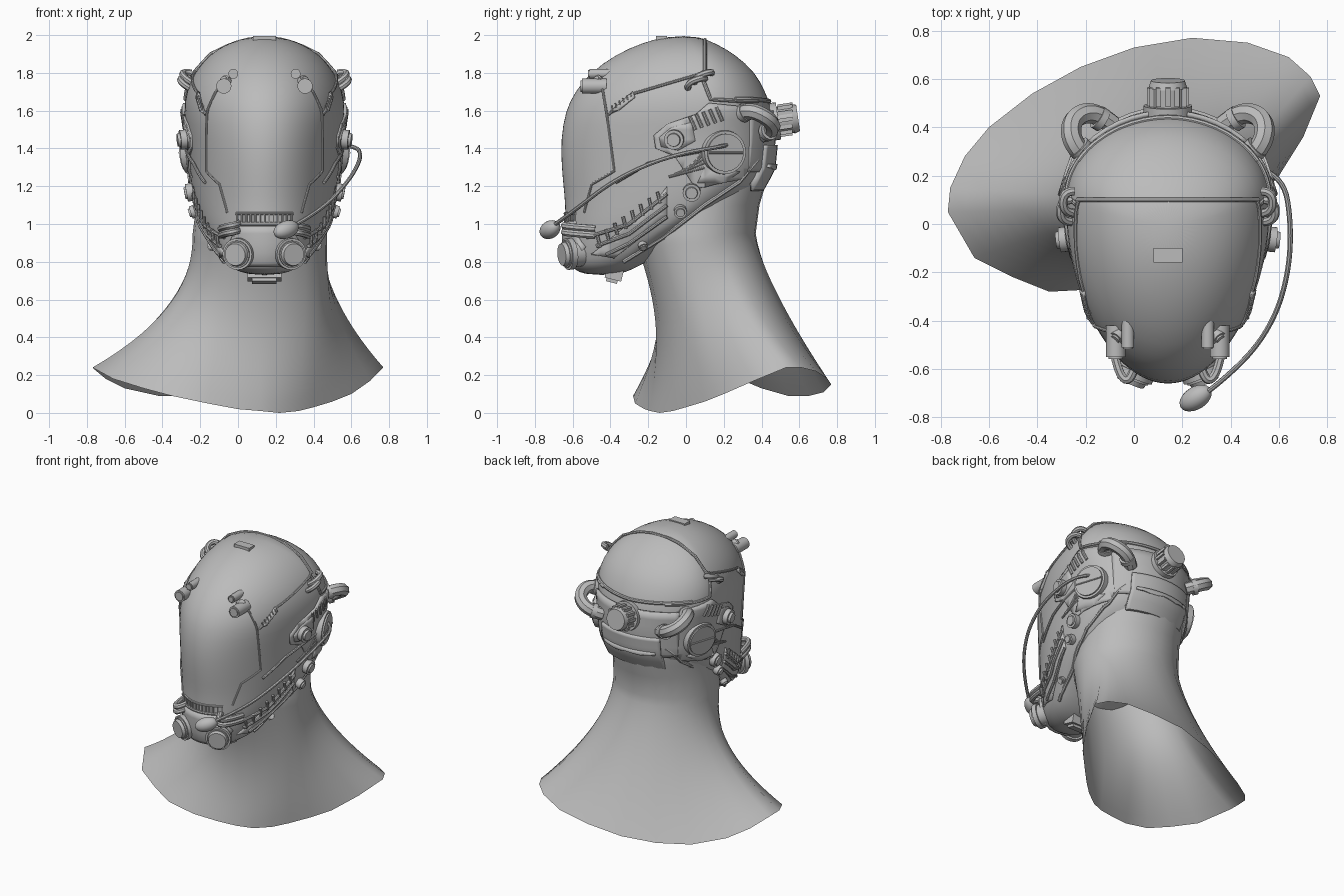
import bpy, bmesh
from math import sin, cos, pi, sqrt, atan2
from mathutils import Vector, Matrix

if "Cube" in bpy.data.objects:
    bpy.data.objects.remove(bpy.data.objects["Cube"])

grey = bpy.data.materials.new("plain_grey")
grey.use_nodes = True
grey.diffuse_color = (0.5, 0.5, 0.5, 1)
grey.node_tree.nodes["Principled BSDF"].inputs["Base Color"].default_value = (0.5, 0.5, 0.5, 1)
CX = 0.14   # head centre line
made = []

# Head profile rows: height, half width, front y, widest y, back y
HEAD = [(.73, .08, -.53, -.45, -.36), (.76, .17, -.6, -.41, -.28), (.81, .23, -.63, -.35, -.19),
        (.9, .28, -.64, -.25, -.05), (1.0, .34, -.64, -.1, .1), (1.1, .368, -.64, 0, .27),
        (1.2, .388, -.65, .07, .4), (1.3, .398, -.66, .1, .45), (1.45, .408, -.665, .1, .465),
        (1.6, .43, -.64, .1, .46), (1.7, .415, -.59, .1, .42), (1.8, .375, -.51, .09, .37),
        (1.9, .29, -.37, .06, .26), (1.96, .19, -.23, .02, .15), (1.995, .07, -.1, 0, .06)]


def head_row(z):
    for a, b in zip(HEAD, HEAD[1:]):
        if z <= b[0]:
            break
    t = min(1, max(0, (z - a[0]) / (b[0] - a[0])))
    return [p + (q - p) * t for p, q in zip(a, b)][1:]


def surf(kind, u, z):
    """Point on the head: kind is +1 / -1 for a side, 'front' or 'back'."""
    w, yf, yc, yb = head_row(z)
    if kind in (1, -1):
        k = (u - yc) / ((yb - yc) if u > yc else (yc - yf))
        return Vector((CX + kind * w * sqrt(max(.02, 1 - k * k)), u, z))
    k = sqrt(max(.02, 1 - (u / w) ** 2))
    return Vector((CX + u, yc + (yb - yc) * k if kind == "back" else yc - (yc - yf) * k, z))


def normal(kind, u, z):
    e = .02
    n = (surf(kind, u + e, z) - surf(kind, u - e, z)).cross(surf(kind, u, z + e) - surf(kind, u, z - e)).normalized()
    out = surf(kind, u, z) - Vector((CX, 0, z))
    return n if n.dot(out) > 0 else -n


def add(name, mesh):
    ob = bpy.data.objects.new(name, mesh)
    bpy.context.collection.objects.link(ob)
    mesh.materials.clear()
    mesh.materials.append(grey)
    made.append(ob)
    return ob


def from_bm(name, bm):
    mesh = bpy.data.meshes.new(name)
    bm.to_mesh(mesh)
    bm.free()
    return add(name, mesh)


def loft(name, rings, caps=False):
    bm = bmesh.new()
    vs = [[bm.verts.new(p) for p in r] for r in rings]
    for a, b in zip(vs, vs[1:]):
        for i in range(len(a)):
            j = (i + 1) % len(a)
            bm.faces.new((a[i], a[j], b[j], b[i]))
    if caps:
        bm.faces.new(vs[0][::-1])
        bm.faces.new(vs[-1])
    return from_bm(name, bm)


def cyl(name, loc, axis, r, h, r2=None, seg=24):
    """Cylinder centred on loc along axis."""
    bm = bmesh.new()
    rot = Vector(axis).to_track_quat("Z", "Y").to_matrix().to_4x4()
    bmesh.ops.create_cone(bm, cap_ends=True, segments=seg, radius1=r, radius2=r2 or r, depth=h,
                          matrix=Matrix.Translation(loc) @ rot)
    return from_bm(name, bm)


def box(name, loc, size, axis=(0, 0, 1)):
    bm = bmesh.new()
    rot = Vector(axis).to_track_quat("Z", "Y").to_matrix().to_4x4()
    bmesh.ops.create_cube(bm, size=1, matrix=Matrix.Translation(loc) @ rot @ Matrix.Diagonal((*size, 1)))
    return from_bm(name, bm)


def tube(name, pts, r, smooth=True):
    cu = bpy.data.curves.new(name, "CURVE")
    cu.dimensions, cu.bevel_depth, cu.bevel_resolution, cu.use_fill_caps = "3D", r, 2, True
    sp = cu.splines.new("NURBS" if smooth else "POLY")
    sp.points.add(len(pts) - 1)
    for p, q in zip(sp.points, pts):
        p.co = (*q, 1)
    if smooth:
        sp.use_endpoint_u, sp.order_u, sp.resolution_u = True, 3, 6
    tmp = bpy.data.objects.new(name + "_path", cu)
    mesh = bpy.data.meshes.new_from_object(tmp)
    bpy.data.objects.remove(tmp)
    return add(name, mesh)


def seam(name, kind, pts, r=.006, lift=0):
    """Thin trim that follows the head surface."""
    path = []
    for (u, z), (v, w) in zip(pts, pts[1:]):
        path += [(u + (v - u) * i / 6, z + (w - z) * i / 6) for i in range(6)]
    path.append(pts[-1])
    return tube(name, [surf(kind, *p) + normal(kind, *p) * lift for p in path], r, False)


def panel(name, kind, poly, h):
    """Plate that wraps the head surface, standing h proud."""
    bm = bmesh.new()
    bm.faces.new([bm.verts.new((u, z, 0)) for u, z in poly])
    for i in range(-14, 42):
        for n in ((1, 0, 0), (0, 1, 0)):
            bmesh.ops.bisect_plane(bm, geom=bm.verts[:] + bm.edges[:] + bm.faces[:],
                                   plane_co=Vector(n) * i * .05, plane_no=n)
    for v in bm.verts:
        v.co = surf(kind, v.co.x, v.co.y)
    ob = from_bm(name, bm)
    mod = ob.modifiers.new("thickness", "SOLIDIFY")
    mod.thickness, mod.offset = h * 2, 0
    return ob


def dial(name, s, y, z, r, h):
    p, n = surf(s, y, z), normal(s, y, z)
    cyl(name + "_base", p + n * h * .35, n, r, h * .9)
    cyl(name + "_cap", p + n * h * .8, n, r * .75, h * .5, r * .65)


# Helmet shell
rings = []
for z, w, yf, yc, yb in HEAD:
    angs = [2 * pi * i / 48 for i in range(48)]
    rings.append([(CX + w * cos(a), yc + sin(a) * (yb - yc if sin(a) > 0 else yc - yf), z) for a in angs])
loft("helmet_shell", rings, True).modifiers.new("smooth", "SUBSURF").levels = 1

# Neck flaring into an open, slanted shoulder rim
RIM = [(-.66, -.14, .18), (-.5, -.22, .13), (-.35, -.28, .09), (-.16, -.27, .05), (0, -.22, .02), (.12, -.19, .01),
       (.22, -.14, 0), (.32, -.07, .01), (.4, 0, .03), (.5, .1, .06), (.6, .2, .1), (.7, .36, .17),
       (.77, .53, .24), (.73, .61, .24), (.64, .69, .22), (.47, .75, .18), (.24, .77, .15), (0, .73, .11),
       (-.22, .65, .09), (-.42, .54, .09), (-.6, .4, .13), (-.7, .28, .18), (-.76, .15, .23), (-.77, .05, .24)]
angles = []
for i, (x, y, z) in enumerate(RIM):
    a = atan2(y - .06, x - .115)
    if i > 12 and a < 0:
        a += 2 * pi
    angles.append((a + RIM.index(RIM[i]) * pi / 12 - 2.89) / 2)   # even out the spacing
rings = []
for k in range(17):
    t, ring = k / 16, []
    for a, (x, y, z) in zip(angles, RIM):
        base = Vector((.115 + .355 * cos(a), .06 + sin(a) * (.31 if sin(a) > 0 else .34), .95))
        f = (1 - t) ** (2.3 - max(0, sin(a)))
        p = base.lerp(Vector((x, y, z)), f)
        p.z = z + (.95 - z) * t
        p.y += .1 * max(0, -sin(a)) * sin(pi * t)
        ring.append(p)
    rings.append(ring)
for z, yf, yb in ((1.1, -.25, .39), (1.2, -.22, .42), (1.3, -.2, .43)):
    rings.append([(CX + (p.x - CX) * .95, (yf + yb) / 2 + (p.y - .045) * (yb - yf) / .65, z) for p in rings[16]])
neck = loft("neck_and_shoulders", rings)
neck.data.shade_smooth()
made.remove(neck)

# Crown seam, crown plate and rear cap rim
seam("rear_cap_rim", "back", [(-.37, 1.66), (-.3, 1.66), (0, 1.65), (.3, 1.66), (.37, 1.66)], .012)
arch = (1.8, 1.85, 1.9, 1.94, 1.96, 1.975)
tube("crown_arch", [surf(-1, .1, z) for z in arch] + [surf(1, .1, z) for z in arch[::-1]], .01, False)
box("crown_plate", (CX, -.13, 1.983), (.12, .06, .024))

# Back of the head: battery panel, wings and knob
panel("rear_panel", "back", [(-.3, 1.28), (.3, 1.28), (.33, 1.6), (-.33, 1.6)], .01)
panel("rear_box", "back", [(-.22, 1.2), (.22, 1.2), (.22, 1.42), (-.22, 1.42)], .024)
panel("rear_box_lip", "back", [(-.19, 1.3), (.19, 1.3), (.19, 1.32), (-.19, 1.32)], .032)
axis = Vector((0, 1, .15)).normalized()
knob = Vector((CX, .45, 1.54))
cyl("rear_knob_base", knob + axis * .02, axis, .1, .04)
cyl("rear_knob", knob + axis * .08, axis, .075, .1)
cyl("rear_knob_cap", knob + axis * .13, axis, .08, .03, .07)
for i in range(12):
    d = Vector((cos(i * pi / 6), 0, sin(i * pi / 6)))
    box("rear_knob_rib", knob + axis * .075 + d * .077, (.02, .02, .08), axis)

for s in (1, -1):
    # Faceplate outline and upper side panel seams
    seam("face_seam", s, [(-.45, 1.76), (-.42, 1.58), (-.38, 1.28), (-.5, 1.21), (-.54, 1.06)], .007)
    seam("temple_seam", s, [(-.41, 1.58), (-.28, 1.69), (.06, 1.79), (.1, 1.81)], .008)
    seam("rear_cap_edge", s, [(.08, 1.79), (.13, 1.66), (.3, 1.65), (.38, 1.65)], .01)
    panel("temple_vent", s, [(-.4, 1.59), (-.36, 1.6), (-.27, 1.67), (-.28, 1.7)], .01)
    for i in range(6):
        y = -.385 + i * .02
        seam("vent_slat", s, [(y, 1.6 + i * .014), (y - .005, 1.625 + i * .013)], .004, .01)

    # Ear housing
    panel("ear_housing", s, [(-.17, 1.47), (-.1, 1.53), (.05, 1.58), (.12, 1.64), (.3, 1.62), (.4, 1.56),
                             (.4, 1.34), (.3, 1.24), (.05, 1.19), (-.06, 1.36), (-.16, 1.4)], .008)
    panel("ear_frame", s, [(-.14, 1.46), (-.08, 1.51), (.03, 1.54), (.05, 1.44), (-.04, 1.39), (-.13, 1.41)], .015)
    panel("ear_lower_plate", s, [(.06, 1.22), (.2, 1.22), (.28, 1.28), (.1, 1.3)], .014)
    p, n = surf(s, .2, 1.38), normal(s, .2, 1.38)
    cyl("ear_disc_ring", p + n * .005, n, .12, .04, .115, 32)
    cyl("ear_disc", p + n * .015, n, .1, .04, .1, 32)
    across = n.cross(Vector((0, 0, 1))).normalized() * .095
    tube("ear_disc_bar", [p + n * .035 - across, p + n * .035 + across], .006, False)
    for i in range(5):
        seam("ear_rib", s, [(.05 + i * .035, 1.5 + i * .012), (.02 + i * .035, 1.57 + i * .012)], .01, .008)
        seam("ear_cable", s, [(-.09 + i * .03, 1.25 + i * .012), (.1, 1.3 + i * .025)], .007, .006)
    seam("cheek_cable", s, [(-.37, 1.22), (-.2, 1.32), (-.06, 1.36), (.1, 1.39)], .009, .008)
    dial("front_dial", s, -.06, 1.45, .052, .06)
    dial("mid_dial", s, .03, 1.17, .047, .04)
    dial("low_dial", s, -.03, 1.07, .034, .04)
    dial("jaw_stud", s, -.23, .89, .024, .03)

    # Jaw straps, cross pieces and lower trim
    seam("jaw_trim", s, [(-.33, .8), (-.12, .93), (.1, 1.1), (.28, 1.22), (.38, 1.34)], .012)
    panel("jaw_strap", s, [(-.5, .84), (-.38, .82), (-.1, 1.04), (-.1, 1.2), (-.16, 1.12)], .006)
    for i in range(3):
        seam("jaw_rail", s, [(-.52 + i * .05, .93 - i * .045), (-.3, 1.0 - i * .05), (-.1, 1.16 - i * .06)], .01, .008)
    for i in range(8):
        y, z = -.45 + i * .045, .88 + i * .033
        seam("jaw_link", s, [(y, z), (y - .015, z + .06)], .009, .01)

    # Temple loops and rear hoses
    for i in (0, 1):
        y, z = .055 + i * .035, 1.74 + i * .03
        q, n = surf(s, y, z), normal(s, y, z)
        tube("temple_loop", [q + Vector((0, -.045, -.02)), q + n * .05 + Vector((0, -.045, -.01)),
                             q + n * .05 + Vector((0, .045, .02)), q + Vector((0, .045, .03))], .018)
    hose = [(.34, .28, 1.58), (.4, .33, 1.61), (.4, .44, 1.56), (.3, .47, 1.5), (.23, .41, 1.47)]
    tube("rear_hose", [(CX + s * x, y, z) for x, y, z in hose], .042)
    cyl("hose_collar", (CX + s * .36, .31, 1.59), (s * .6, .6, .3), .05, .03)
    cyl("hose_collar", (CX + s * .28, .435, 1.49), (-s * .8, -.5, -.3), .05, .03)

    # Forehead lamps
    for x, z, r, y0, y1 in ((.215, 1.73, .04, -.55, -.42), (.165, 1.795, .026, -.51, -.4)):
        cyl("forehead_lamp", (CX + s * x, (y0 + y1) / 2, z), (0, -1, 0), r, y1 - y0)
        cyl("lamp_ring", (CX + s * x, y0, z), (0, -1, 0), r * .75, .015)
    dial("temple_stud", s, -.46, 1.75, .03, .03)

    # Filters and mask hoses
    d = Vector((s * .42, -1, -.1)).normalized()
    c = Vector((CX + s * .125, -.585, .845))
    cyl("filter_body", c, d, .072, .12)
    cyl("filter_ring", c + d * .035, d, .084, .03)
    cyl("filter_cap", c + d * .065, d, .068, .03, .058)
    for i in (0, 1):
        z = .95 + i * .035
        tube("mask_hose", [(CX + s * x, y, z + e) for x, y, e in ((.13, -.56, .02), (.15, -.66, .01), (.21, -.62, 0),
                                                               (.23, -.48, -.01))], .019)

# Muzzle mask, mouth grille and chin clip
panel("mask_plate", "front", [(-.13, .99), (-.19, .88), (-.12, .78), (.12, .78), (.19, .88), (.13, .99)], .016)
seam("grille_top", "front", [(-.15, 1.055), (.15, 1.055)], .008)
seam("grille_bottom", "front", [(-.15, 1.0), (.15, 1.0)], .01)
for i in range(13):
    x = -.144 + i * .024
    seam("grille_bar", "front", [(x, 1.0), (x, 1.05)], .006)
box("chin_clip", (CX, -.38, .735), (.18, .09, .06), (0, .25, 1))
box("chin_clip_edge", (CX, -.39, .71), (.13, .06, .04), (0, .25, 1))

# Boom microphone on the left side
tube("mic_boom", [(.54, .22, 1.42), (.62, .19, 1.41), (.65, 0, 1.38), (.64, -.2, 1.32), (.58, -.4, 1.22),
                  (.45, -.58, 1.08), (.31, -.69, 1.0)], .011)
bm = bmesh.new()
rot = Vector((-.8, -.5, -.3)).to_track_quat("Z", "Y").to_matrix().to_4x4()
bmesh.ops.create_uvsphere(bm, u_segments=20, v_segments=12, radius=1,
                          matrix=Matrix.Translation((.255, -.72, .97)) @ rot @ Matrix.Diagonal((.047, .047, .075, 1)))
from_bm("microphone", bm)

# Smooth shading with crisp edges
for ob in made:
    ob.select_set(True)
bpy.context.view_layer.objects.active = made[0]
bpy.ops.object.shade_smooth_by_angle(angle=.6)
